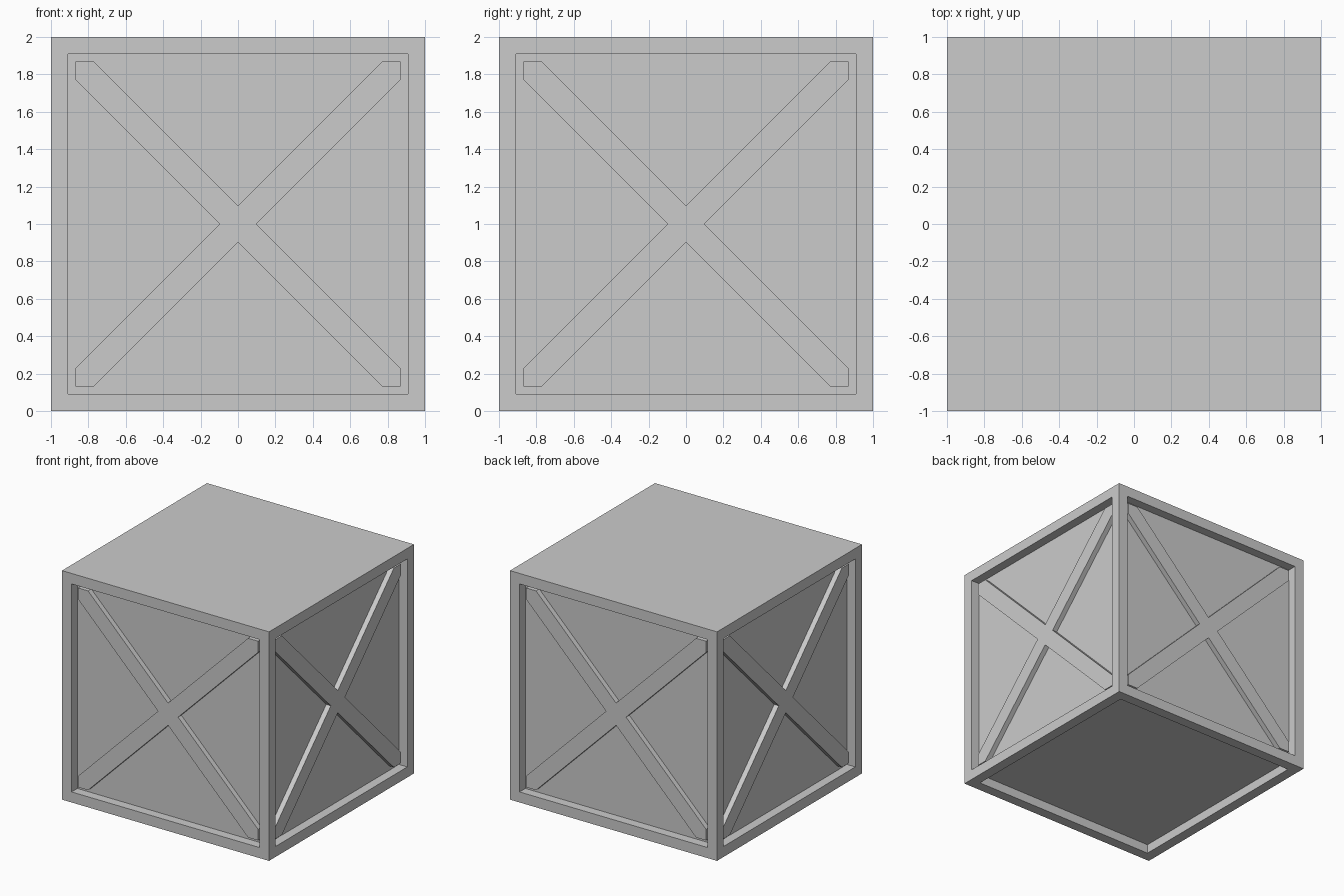
import bpy, bmesh, math
from mathutils import Matrix, Vector

if "Cube" in bpy.data.objects:
    bpy.data.objects.remove(bpy.data.objects["Cube"])

FRAME = 0.13      # border width around each panel
PANEL = 0.08      # panel recess depth
BRACE = 0.035     # brace recess depth
HALF = 0.097      # brace half width measured along an axis


def make_object(name, bm):
    bmesh.ops.recalc_face_normals(bm, faces=bm.faces)
    mesh = bpy.data.meshes.new(name)
    bm.to_mesh(mesh)
    bm.free()
    obj = bpy.data.objects.new(name, mesh)
    bpy.context.collection.objects.link(obj)
    return obj


# Crate body: cube with recessed panels everywhere except the lid
bm = bmesh.new()
bmesh.ops.create_cube(bm, size=2, matrix=Matrix.Translation((0, 0, 1)))
for face in [f for f in bm.faces if f.normal.z < 0.5]:
    bmesh.ops.inset_individual(bm, faces=[face], thickness=FRAME)
    inner = bmesh.ops.extrude_discrete_faces(bm, faces=[face])["faces"][0]
    bmesh.ops.translate(bm, verts=inner.verts, vec=-inner.normal * PANEL)
make_object("crate_body", bm)

# Cross brace outline: one arm repeated four times around the centre
a = 1 - FRAME
arm = [(HALF, 0), (a, a - HALF), (a, a), (a - HALF, a)]
outline = []
for k in range(4):
    turn = Matrix.Rotation(k * math.pi / 2, 2)
    outline += [turn @ Vector(p) for p in arm]

# One cross brace on each side face
for k, side in enumerate(("front", "right", "back", "left")):
    bm = bmesh.new()
    face = bm.faces.new([bm.verts.new((p.x, PANEL - 1, p.y + 1)) for p in outline])
    ext = bmesh.ops.extrude_face_region(bm, geom=[face])["geom"]
    bmesh.ops.translate(bm, vec=(0, BRACE - PANEL, 0),
                        verts=[v for v in ext if isinstance(v, bmesh.types.BMVert)])
    bm.transform(Matrix.Rotation(k * math.pi / 2, 4, 'Z'))
    make_object(side + "_cross_brace", bm)
